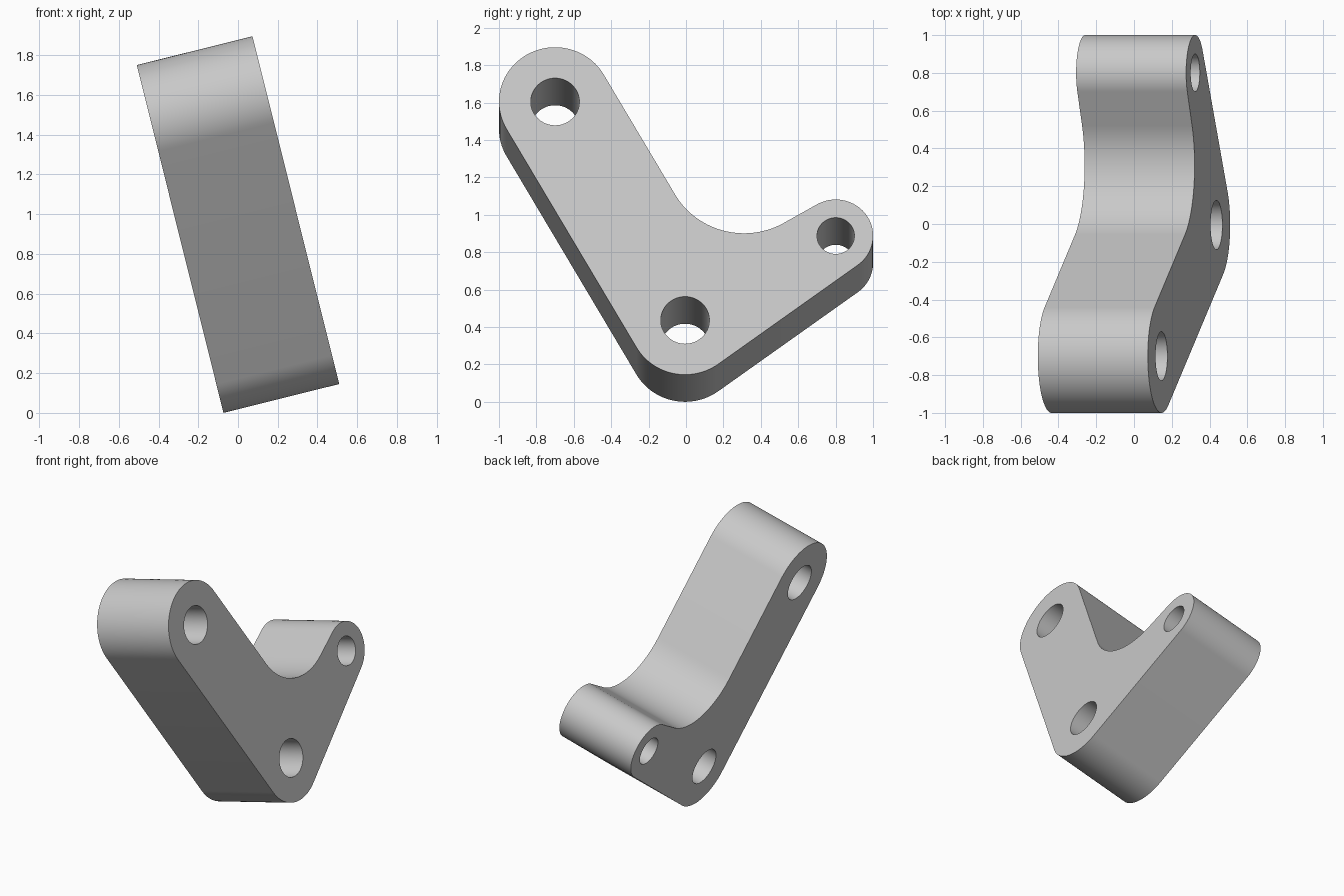
import bpy, bmesh, math
from mathutils import Matrix, Vector

cube = bpy.data.objects.get("Cube")
if cube:
    bpy.data.objects.remove(cube, do_unlink=True)

# Main dimensions
WIDTH, TILT = 0.6, math.radians(14)
BIG, SMALL, FILLET = 0.3, 0.2, 0.425
LONG_ARM, SHORT_ARM = 1.39, 0.93


def polar(radius, degrees):
    a = math.radians(degrees)
    return Vector((radius * math.cos(a), radius * math.sin(a)))


def arc(centre, radius, start, end, steps):
    return [centre + polar(radius, start + (end - start) * i / steps)
            for i in range(steps + 1)]


# Pivot centres: the two arms stand at right angles
elbow = Vector((-0.005, BIG))
long_end = elbow + polar(LONG_ARM, 120)
short_end = elbow + polar(SHORT_ARM, 30)
fillet = elbow + polar(BIG + FILLET, 30) + polar(SMALL + FILLET, 120)
taper = math.degrees(math.asin((BIG - SMALL) / SHORT_ARM))

# Outline of the lever, and its three bores
outline = (arc(long_end, BIG, 30, 210, 48)
           + arc(elbow, BIG, 210, 300 + taper, 28)
           + arc(short_end, SMALL, 300 + taper, 480, 48)
           + arc(fillet, FILLET, 300, 210, 28))
loops = [outline]
for centre, radius in ((long_end, 0.13), (elbow, 0.13), (short_end, 0.1)):
    loops.append(arc(centre, radius, 0, 360, 64)[:-1])

# Fill the profile and extrude it across the width
height = long_end.y + BIG
bm = bmesh.new()
edges = []
for loop in loops:
    verts = [bm.verts.new((-WIDTH / 2, p.x, p.y - height / 2)) for p in loop]
    edges += [bm.edges.new((v, verts[i - 1])) for i, v in enumerate(verts)]
bmesh.ops.triangle_fill(bm, edges=edges, use_beauty=True, normal=(1, 0, 0))
extruded = bmesh.ops.extrude_face_region(bm, geom=bm.faces[:], use_keep_orig=True)
moved = [g for g in extruded["geom"] if isinstance(g, bmesh.types.BMVert)]
bmesh.ops.translate(bm, verts=moved, vec=(WIDTH, 0, 0))
bmesh.ops.recalc_face_normals(bm, faces=bm.faces[:])

# Lean the lever and stand it on the ground
lift = (WIDTH * math.sin(TILT) + height * math.cos(TILT)) / 2
bm.transform(Matrix.Translation((0, 0, lift)) @ Matrix.Rotation(-TILT, 4, 'Y'))

mesh = bpy.data.meshes.new("bell_crank_lever")
bm.to_mesh(mesh)
bm.free()
lever = bpy.data.objects.new("bell_crank_lever", mesh)
bpy.context.collection.objects.link(lever)

# Plain grey finish
grey = bpy.data.materials.new("light_grey")
grey.use_nodes = True
colour = (0.58, 0.58, 0.58, 1)
grey.diffuse_color = colour
grey.node_tree.nodes["Principled BSDF"].inputs["Base Color"].default_value = colour
mesh.materials.append(grey)

bpy.ops.object.select_all(action='DESELECT')
lever.select_set(True)
bpy.context.view_layer.objects.active = lever
bpy.ops.object.shade_smooth_by_angle(angle=math.radians(30))
